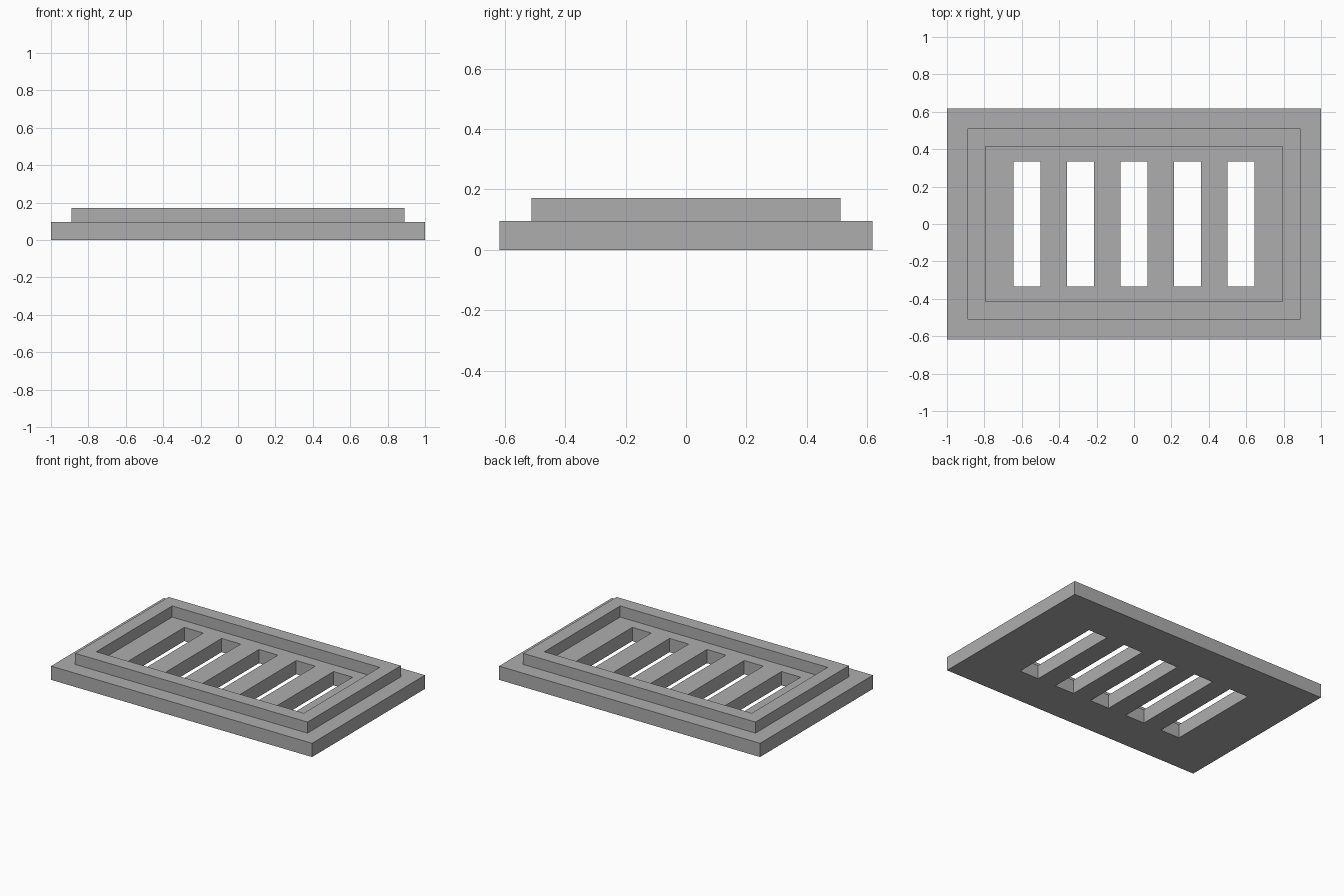
import bpy
import bmesh

cube = bpy.data.objects.get("Cube")
if cube:
    bpy.data.objects.remove(cube, do_unlink=True)

grey = bpy.data.materials.new("matte grey")
grey.use_nodes = True
colour = (0.42, 0.42, 0.42, 1)
grey.diffuse_color = colour
grey.node_tree.nodes["Principled BSDF"].inputs["Base Color"].default_value = colour


def pierced_panel(name, xs, ys, is_hole, bottom, top):
    """Extrude a grid of cells, leaving out the cells that are holes."""
    bm = bmesh.new()
    grid = [[bm.verts.new((x, y, bottom)) for y in ys] for x in xs]
    for i in range(len(xs) - 1):
        for j in range(len(ys) - 1):
            if not is_hole(i, j):
                bm.faces.new((grid[i][j], grid[i + 1][j],
                              grid[i + 1][j + 1], grid[i][j + 1]))
    result = bmesh.ops.extrude_face_region(bm, geom=bm.faces[:], use_keep_orig=True)
    raised = [g for g in result["geom"] if isinstance(g, bmesh.types.BMVert)]
    bmesh.ops.translate(bm, verts=raised, vec=(0, 0, top - bottom))
    bmesh.ops.recalc_face_normals(bm, faces=bm.faces[:])
    mesh = bpy.data.meshes.new(name)
    bm.to_mesh(mesh)
    bm.free()
    mesh.materials.append(grey)
    obj = bpy.data.objects.new(name, mesh)
    bpy.context.collection.objects.link(obj)
    return obj


plate_top = 0.095
rim_top = 0.172

# Base plate with five evenly spaced slots
pitch, half_slot = 0.286, 0.073
slot_edges = [n * pitch + side for n in range(-2, 3) for side in (-half_slot, half_slot)]
pierced_panel("base_plate", [-1, *slot_edges, 1], [-0.618, -0.333, 0.333, 0.618],
              lambda i, j: i % 2 == 1 and j == 1, 0, plate_top)

# Raised rectangular rim around the slots
pierced_panel("raised_rim", [-0.89, -0.795, 0.795, 0.89], [-0.511, -0.415, 0.415, 0.511],
              lambda i, j: i == 1 and j == 1, plate_top, rim_top)
